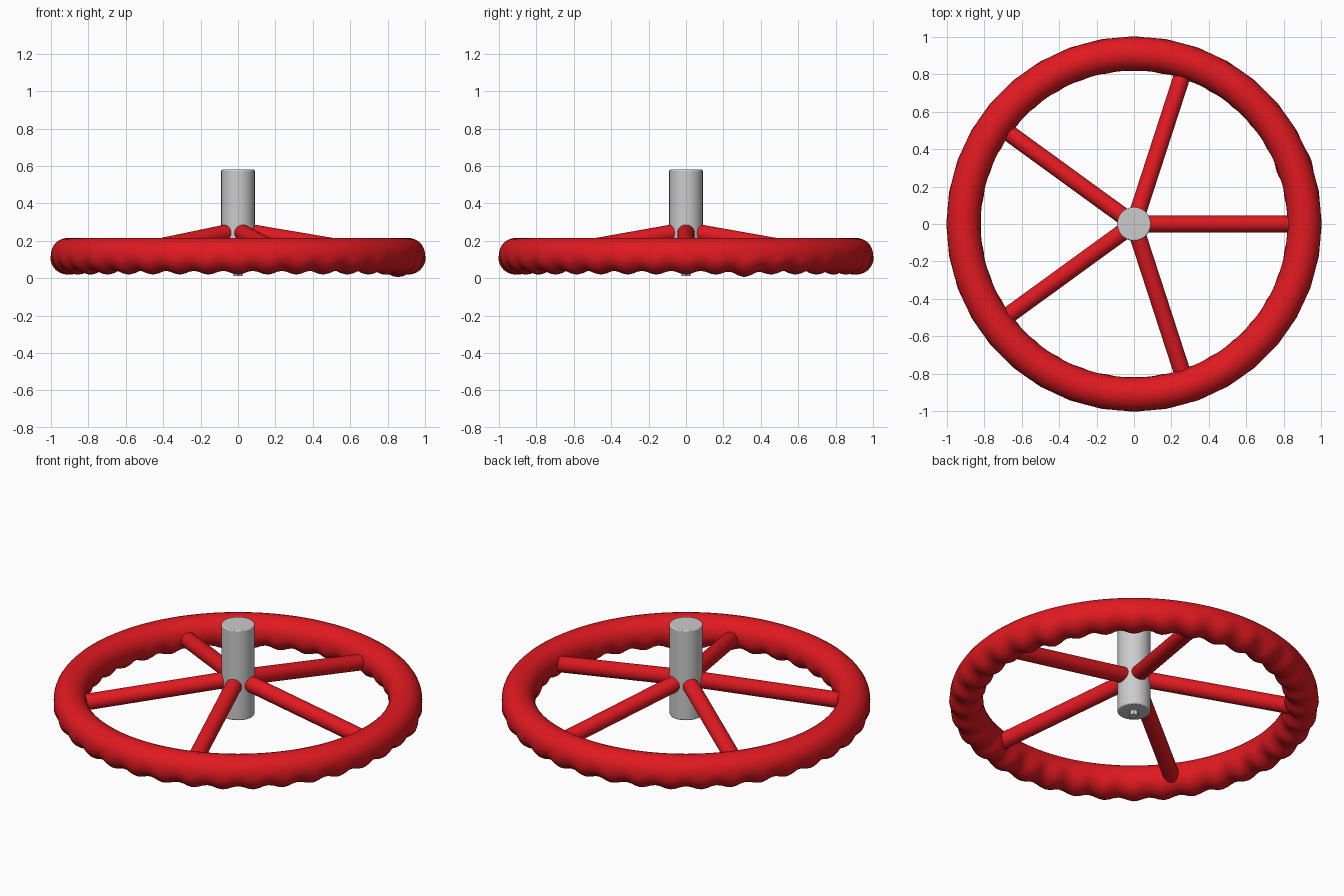
import bpy, math
from mathutils import Vector

if "Cube" in bpy.data.objects:
    bpy.data.objects.remove(bpy.data.objects["Cube"])

red = bpy.data.materials.new("red_paint")
red.diffuse_color = (0.75, 0.01, 0.015, 1)
red.use_nodes = True
red.node_tree.nodes["Principled BSDF"].inputs["Base Color"].default_value = red.diffuse_color


def rod(name, a, b, radius, sides=32, mat=None):
    """Cylinder running from point a to point b."""
    a, b = Vector(a), Vector(b)
    d = b - a
    bpy.ops.mesh.primitive_cylinder_add(
        vertices=sides, radius=radius, depth=d.length, location=(a + b) / 2,
        rotation=d.to_track_quat('Z', 'Y').to_euler())
    ob = bpy.context.object
    ob.name = name
    if mat:
        ob.data.materials.append(mat)
    bpy.ops.object.shade_smooth_by_angle(angle=math.radians(40))
    return ob


# Rim: torus with finger-grip waves on the underside
R, r, ZC, GRIPS = 0.91, 0.09, 0.125, 36
bpy.ops.mesh.primitive_torus_add(major_radius=R, minor_radius=r,
                                 major_segments=216, minor_segments=28)
rim = bpy.context.object
rim.name = "rim"
for v in rim.data.vertices:
    ang = math.atan2(v.co.y, v.co.x)
    centre = Vector((math.cos(ang) * R, math.sin(ang) * R, 0))
    n = (v.co - centre) / r
    under = max(0.0, -n.z) ** 0.7
    grip = 0.006 + 0.010 * math.cos(GRIPS * ang)
    # one grip hangs slightly lower than the rest
    low = 0.013 * math.exp(-((ang - math.radians(20)) / 0.09) ** 2)
    v.co += n * under * (grip + low)
    v.co.z += ZC
rim.data.materials.append(red)
bpy.ops.object.shade_smooth_by_angle(angle=math.radians(60))

# Spokes: five rods sloping from the hub down to the rim
for i in range(5):
    t = math.radians(72 * i)
    c, s = math.cos(t), math.sin(t)
    rod(f"spoke_{i + 1}", (0.06 * c, 0.06 * s, 0.245),
        (0.86 * c, 0.86 * s, 0.11), 0.045, 32, red)

# Hub shaft with softened ends
hub = rod("hub_shaft", (0, 0, 0.04), (0, 0, 0.58), 0.09, 48)
bev = hub.modifiers.new("soft_edge", 'BEVEL')
bev.width = 0.006
bev.segments = 2
bev.limit_method = 'ANGLE'

# Small bolt under the hub
rod("hub_bolt", (0, 0, 0.012), (0, 0, 0.06), 0.025, 8)
